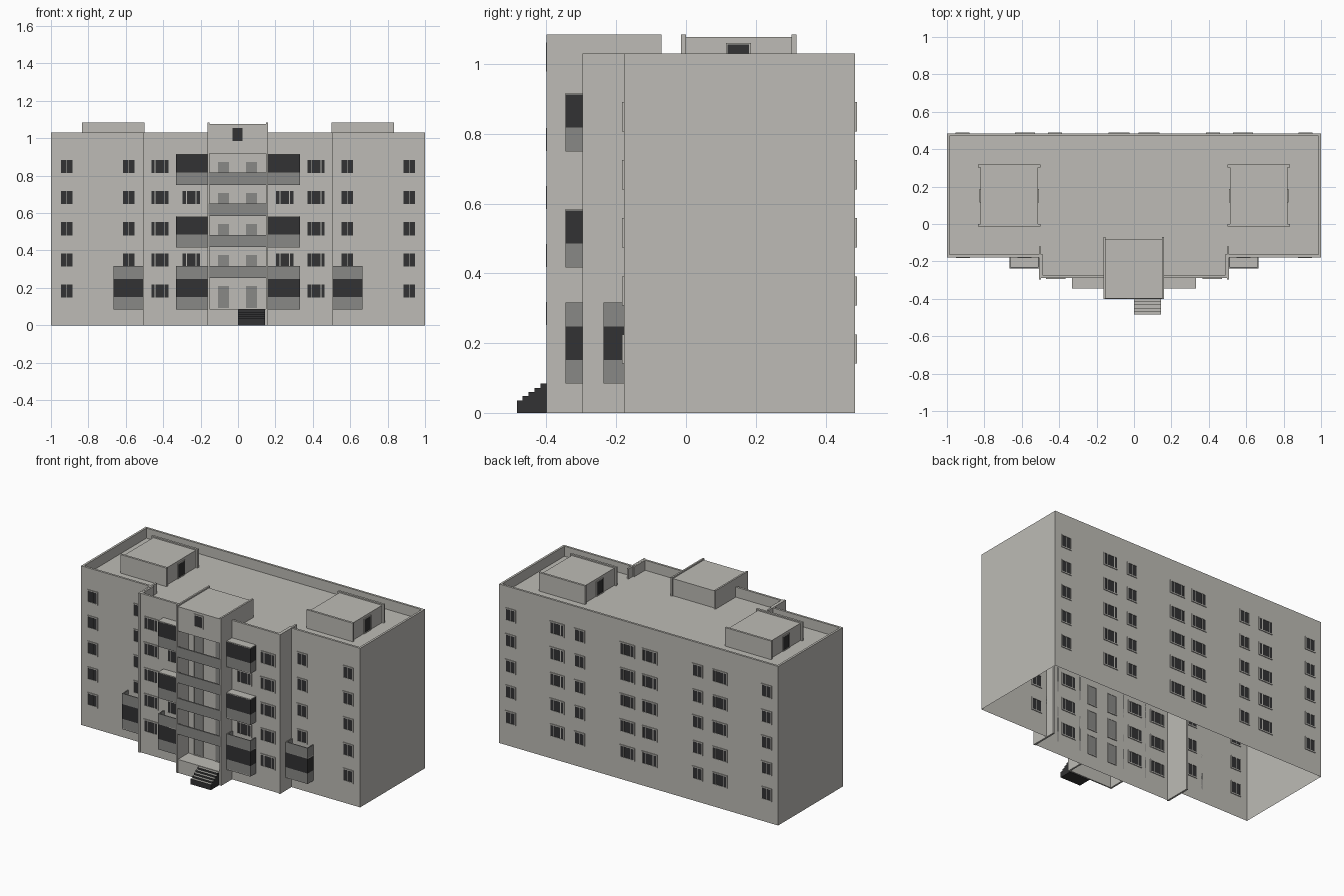
import bpy, bmesh

if "Cube" in bpy.data.objects:
    bpy.data.objects.remove(bpy.data.objects["Cube"])


def material(name, rgb):
    m = bpy.data.materials.new(name)
    m.diffuse_color = (*rgb, 1)
    m.use_nodes = True
    m.node_tree.nodes["Principled BSDF"].inputs["Base Color"].default_value = m.diffuse_color
    return m


WALL = material("warm light grey", (0.51, 0.50, 0.465))
PANEL = material("mid grey", (0.25, 0.25, 0.24))
DARK = material("charcoal", (0.032, 0.032, 0.033))


def finish(name, bm, *mats):
    me = bpy.data.meshes.new(name)
    bm.to_mesh(me)
    bm.free()
    for m in mats:
        me.materials.append(m)
    ob = bpy.data.objects.new(name, me)
    bpy.context.collection.objects.link(ob)
    return ob


def boxes(name, mat, items):
    """One object from many boxes given as (x0, x1, y0, y1, z0, z1)."""
    bm = bmesh.new()
    for x0, x1, y0, y1, z0, z1 in items:
        vs = bmesh.ops.create_cube(bm, size=1)["verts"]
        for v in vs:
            v.co.x = x1 if v.co.x > 0 else x0
            v.co.y = y1 if v.co.y > 0 else y0
            v.co.z = z1 if v.co.z > 0 else z0
    return finish(name, bm, mat)


def plate(axis, pos, u, z, w, h, t=0.004):
    """Thin box straddling a wall plane (axis 'x' or 'y' is its normal)."""
    a, b = (pos - t, pos + t), (u - w / 2, u + w / 2)
    return (*(a + b if axis == "x" else b + a), z - h / 2, z + h / 2)


def ring(axis, pos, u, z, w, h, f=0.007, t=0.005):
    """Four frame strips around an opening."""
    return [plate(axis, pos, u + s * (w - f) / 2, z, f, h, t) for s in (-1, 1)] + \
           [plate(axis, pos, u, z + s * (h - f) / 2, w, f, t) for s in (-1, 1)]


def rail(x0, x1, y0, y1, z0, z1, t=0.006):
    """Front and two side panels of a balcony."""
    return [(x0, x1, y0, y0 + t, z0, z1),
            (x0, x0 + t, y0 + t, y1, z0, z1), (x1 - t, x1, y0 + t, y1, z0, z1)]


TOP, ROOF = 1.03, 0.965
BACK, FRONT, MID, TOWER = 0.485, -0.178, -0.29, -0.40
STEP = 0.1665
ROWS = [0.183 + STEP * i for i in range(5)]

# Main shell: outline walls, parapet and sunken roof, open underneath
outline = [(-1, BACK), (-1, FRONT), (-0.5, FRONT), (-0.5, MID),
           (0.5, MID), (0.5, FRONT), (1, FRONT), (1, BACK)]
bm = bmesh.new()
low = [bm.verts.new((x, y, 0)) for x, y in outline]
high = [bm.verts.new((x, y, TOP)) for x, y in outline]
for i in range(len(outline)):
    j = (i + 1) % len(outline)
    bm.faces.new((low[i], low[j], high[j], high[i]))
cap = bm.faces.new(high)
bm.normal_update()
bmesh.ops.inset_region(bm, faces=[cap], thickness=0.014, use_even_offset=True)
roof = bmesh.ops.extrude_discrete_faces(bm, faces=[cap])["faces"][0]
for v in roof.verts:
    v.co.z = ROOF
finish("main_walls_and_roof", bm, WALL)

# Fin walls beside the projecting middle
boxes("middle_fin_walls", WALL,
      [(s * 0.502 - 0.006, s * 0.502 + 0.006, -0.296, -0.12, 0, TOP + 0.001) for s in (-1, 1)])

# Windows: (x, width) per column on each wall plane
front_cols = [(s * x, w, y) for s in (-1, 1) for x, w, y in
              ((0.915, 0.075, FRONT), (0.585, 0.075, FRONT), (0.418, 0.105, MID), (0.25, 0.105, MID))]
back_cols = [(s * x, w, BACK) for s in (-1, 1) for x, w in
             ((0.917, 0.075), (0.583, 0.105), (0.423, 0.075), (0.08, 0.11))]
glass, frames = [], []
for x, w, y in front_cols + back_cols:
    for z in ROWS:
        glass.append(plate("y", y, x, z, w - 0.008, 0.076, 0.003))
        frames += ring("y", y, x, z, w, 0.084)
        if w > 0.1:
            frames += [plate("y", y, x + s * 0.026, z, 0.004, 0.08) for s in (-1, 1)]
        else:
            frames.append(plate("y", y, x, z, 0.003, 0.08))

# Small roof drain openings under the parapet
spots = [("y", y, x) for x, w, y in front_cols]
spots += [("y", FRONT, s * 0.75) for s in (-1, 1)]
spots += [("y", BACK, -0.917 + i * 0.1667) for i in range(12)]
spots += [("x", s, y) for s in (-1, 1) for y in (0.067, 0.233)]
holes, hole_rims = [], []
for axis, p, u in spots:
    p -= 0.004 * (1 if p > 0 else -1)
    holes.append(plate(axis, p, u, 0.985, 0.012, 0.028, 0.003))
    hole_rims += ring(axis, p, u, 0.985, 0.018, 0.034, 0.004, 0.004)
boxes("drain_openings", DARK, holes)
boxes("drain_rims", WALL, hole_rims)

# Central tower: side fins, base landing, floors and stair head
TX0, TX1 = -0.163, 0.16
boxes("tower_fins", WALL,
      [(x, x + 0.011, y0, y1, z, 1.085) for x in (TX0, TX1 - 0.011)
       for y0, y1, z in ((TOWER, MID, 0), (MID, -0.07, ROOF))])
boxes("tower_base", WALL, [(TX0 + 0.011, TX1 - 0.011, TOWER + 0.002, TOWER + 0.01, 0, 0.086),
                           (TX0 + 0.011, TX1 - 0.011, TOWER + 0.002, MID, 0.078, 0.087)])
floors = [0.085 + STEP * i for i in range(1, 5)]
boxes("tower_floors", WALL, [(TX0 + 0.011, TX1 - 0.011, TOWER + 0.008, MID, z, z + 0.008) for z in floors])
boxes("tower_balcony_fronts", PANEL,
      [(TX0 + 0.005, TX1 - 0.005, TOWER - 0.001, TOWER + 0.008, z, z + 0.066) for z in floors])
boxes("tower_stair_head", WALL, [(TX0 + 0.01, TX1 - 0.01, TOWER + 0.003, MID, 0.918, 1.076),
                                 (TX0 + 0.01, TX1 - 0.01, MID, -0.08, ROOF, 1.076)])
glass.append(plate("y", TOWER + 0.003, -0.003, 1.02, 0.06, 0.075, 0.003))
frames += ring("y", TOWER + 0.003, -0.003, 1.02, 0.068, 0.083)

# Tower doors on every floor
doors, door_rims = [], []
for z in [0.087] + floors:
    for x in (-0.078, 0.073):
        doors.append(plate("y", MID, x, z + 0.062, 0.06, 0.124, 0.003))
        door_rims += ring("y", MID, x, z + 0.064, 0.068, 0.128, 0.005)
boxes("tower_doors", PANEL, doors)
boxes("tower_door_frames", WALL, door_rims)

# Projecting balconies
panels, glazing, slabs = [], [], []
for s in (-1, 1):
    inner = tuple(sorted((s * 0.331, TX1 if s > 0 else TX0))) + (-0.345, MID)
    outer = tuple(sorted((s * 0.508, s * 0.665))) + (-0.237, FRONT)
    for foot, levels in ((inner, (0, 2, 4)), (outer, (0,))):
        for k in levels:
            z = 0.085 + STEP * k
            panels += rail(*foot, z, z + 0.067)
            glazing += rail(*foot, z + 0.067, z + 0.162)
            slabs += [(*foot, z - 0.001, z + 0.005), (*foot, z + 0.16, z + 0.166)]
            if k == 0:
                panels += rail(*foot, z + 0.162, z + 0.231)
boxes("balcony_panels", PANEL, panels)
boxes("balcony_glazing", DARK, glazing)
boxes("balcony_slabs", WALL, slabs)

# Rooftop rooms with doors on both ends
rooms = []
for s in (-1, 1):
    c = s * 0.667
    rooms.append((c - 0.153, c + 0.153, -0.005, 0.31, ROOF, 1.077))
    rooms += [(c - 0.166, c + 0.166, y, y + 0.014, ROOF, 1.085) for y in (-0.014, 0.303)]
    for e in (-1, 1):
        glass.append(plate("x", c + e * 0.153, 0.15, 1.012, 0.064, 0.09, 0.003))
        frames += ring("x", c + e * 0.153, 0.15, 1.013, 0.072, 0.096, 0.005)
boxes("rooftop_rooms", WALL, rooms)
boxes("window_glass", DARK, glass)
boxes("window_frames", WALL, frames)

# Entrance steps: dark with light treads
steps = boxes("entrance_steps", DARK,
              [(0.0, 0.145, -0.485 + 0.017 * i, -0.468 + 0.017 * i, 0, 0.036 + 0.012 * i)
               for i in range(5)])
steps.data.materials.append(WALL)
for p in steps.data.polygons:
    p.material_index = 1 if p.normal.z > 0.5 else 0
